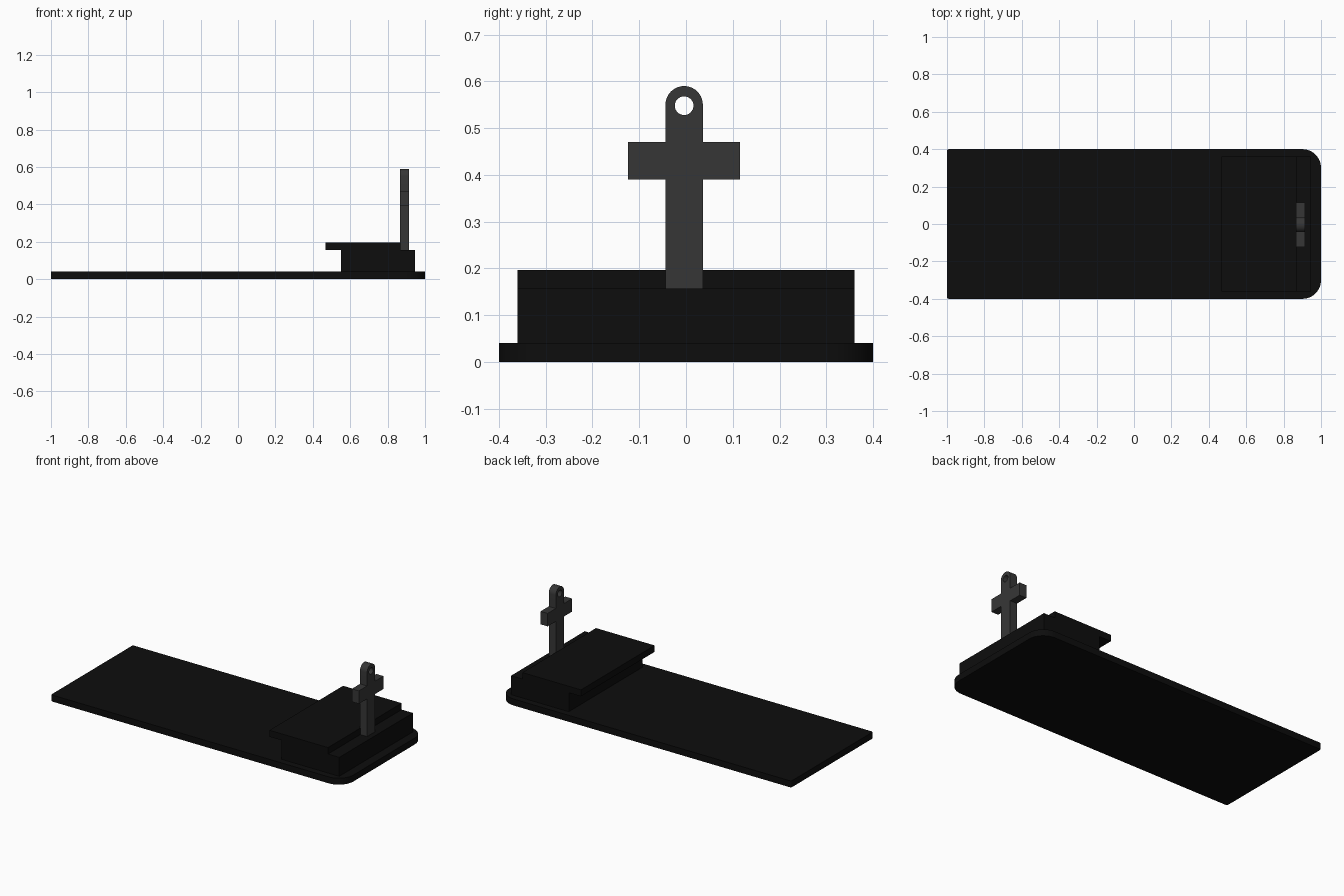
import bpy, bmesh, math

if "Cube" in bpy.data.objects:
    bpy.data.objects.remove(bpy.data.objects["Cube"])


def material(name, value):
    m = bpy.data.materials.new(name)
    m.diffuse_color = (value, value, value, 1)
    m.use_nodes = True
    m.node_tree.nodes["Principled BSDF"].inputs["Base Color"].default_value = m.diffuse_color
    return m


BLACK = material("black", 0.004)
GREY = material("dark grey", 0.037)


def finish(name, bm, mat):
    bmesh.ops.recalc_face_normals(bm, faces=bm.faces)
    me = bpy.data.meshes.new(name)
    bm.to_mesh(me)
    bm.free()
    ob = bpy.data.objects.new(name, me)
    bpy.context.collection.objects.link(ob)
    me.materials.append(mat)
    return ob


def extrude(name, points, offset, mat):
    """Solid made by pushing a flat outline along an offset."""
    bm = bmesh.new()
    face = bm.faces.new([bm.verts.new(p) for p in points])
    ext = bmesh.ops.extrude_face_region(bm, geom=[face])
    bmesh.ops.translate(bm, vec=offset, verts=[
        v for v in ext["geom"] if isinstance(v, bmesh.types.BMVert)])
    return finish(name, bm, mat)


def box(name, x0, x1, y0, y1, z0, z1, mat):
    return extrude(name, [(x0, y0, z0), (x1, y0, z0), (x1, y1, z0), (x0, y1, z0)],
                   (0, 0, z1 - z0), mat)


def arc(cx, cy, r, start, end, n):
    return [(cx + r * math.cos(math.radians(start + (end - start) * i / n)),
             cy + r * math.sin(math.radians(start + (end - start) * i / n)))
            for i in range(n + 1)]


# Base plate: large rounded corners at one end, tiny ones at the other
R, S = 0.1, 0.01
outline = (arc(1 - R, -0.4 + R, R, -90, 0, 12) + arc(1 - R, 0.4 - R, R, 0, 90, 12)
           + arc(-1 + S, 0.4 - S, S, 90, 180, 4) + arc(-1 + S, -0.4 + S, S, 180, 270, 4))
base = extrude("base_plate", [(x, y, 0) for x, y in outline], (0, 0, 0.04), BLACK)

# Raised block and the overhanging slab on it
box("block", 0.55, 0.945, -0.36, 0.36, 0.04, 0.157, BLACK)
box("top_slab", 0.467, 0.868, -0.36, 0.36, 0.157, 0.197, BLACK)

# Cross with a rounded head
X0, X1, CY = 0.866, 0.914, -0.004
W, ARM = 0.04, 0.12
HEAD = 0.55
profile = [(CY - W, 0.157), (CY + W, 0.157), (CY + W, 0.39), (CY + ARM, 0.39),
           (CY + ARM, 0.47), (CY + W, 0.47)]
profile += arc(CY, HEAD, W, 0, 180, 20)
profile += [(CY - W, 0.47), (CY - ARM, 0.47), (CY - ARM, 0.39), (CY - W, 0.39)]
cross = extrude("cross", [(X0, y, z) for y, z in profile], (X1 - X0, 0, 0), GREY)

# Round hole through the head
hole = extrude("hole_cutter", [(X0 - 0.05, y, z) for y, z in
                               arc(CY, HEAD - 0.002, 0.02, 0, 360, 32)[:-1]],
               (0.15, 0, 0), GREY)
cut = cross.modifiers.new("hole", 'BOOLEAN')
cut.operation = 'DIFFERENCE'
cut.solver = 'EXACT'
cut.object = hole
hole.hide_render = True
hole.hide_set(True)

# Smooth the curved edges, keep the corners sharp
for ob in (base, cross):
    ob.select_set(True)
bpy.context.view_layer.objects.active = base
bpy.ops.object.shade_smooth_by_angle(angle=math.radians(30))
